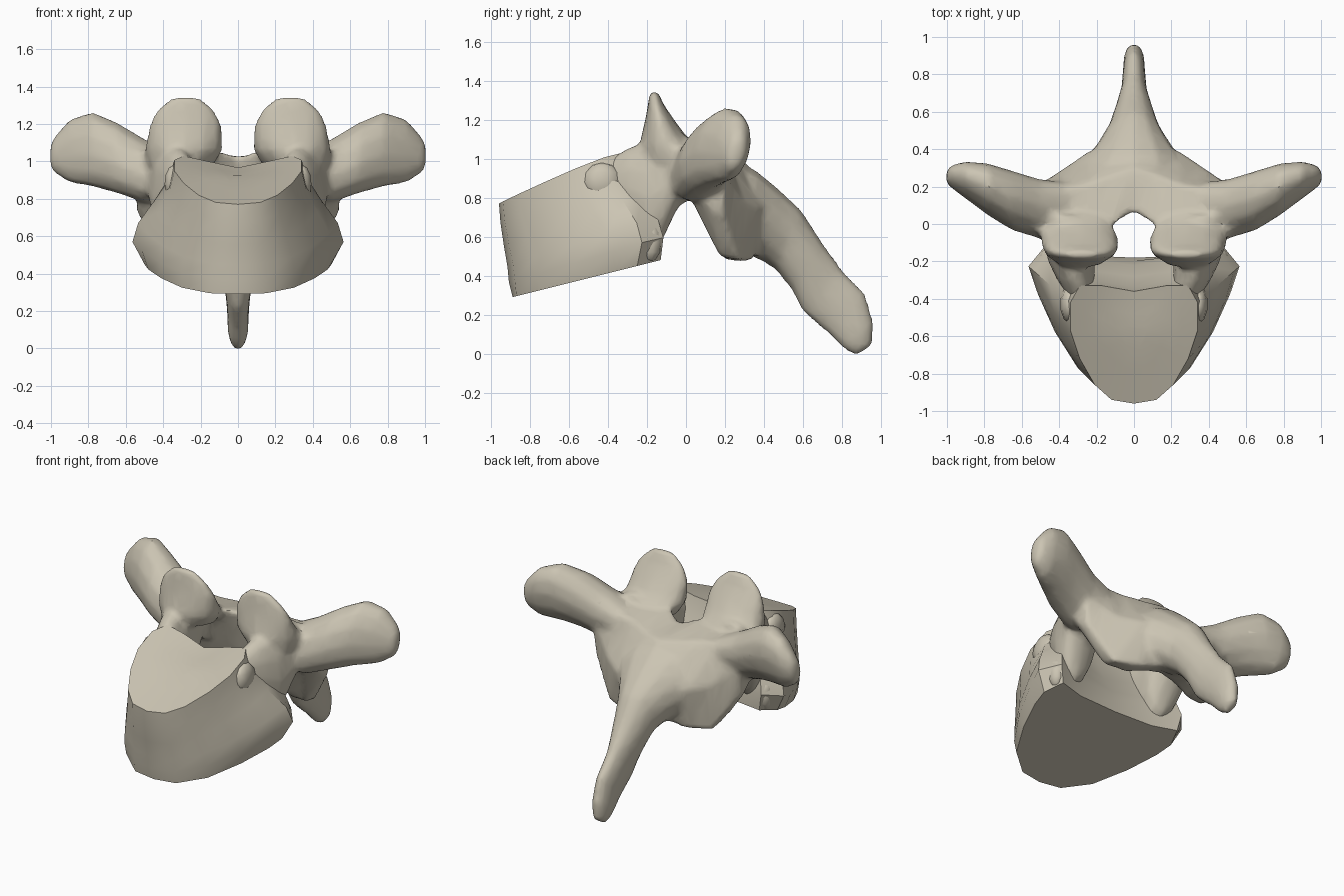
import bpy, bmesh, math
from mathutils import Vector

if "Cube" in bpy.data.objects:
    bpy.data.objects.remove(bpy.data.objects["Cube"], do_unlink=True)

bone = bpy.data.materials.new("bone")
bone.use_nodes = True
bone.diffuse_color = (0.6, 0.555, 0.45, 1)
bone.node_tree.nodes["Principled BSDF"].inputs["Base Color"].default_value = bone.diffuse_color


def loft(bm, rings, mirror=False):
    """Skin a list of closed rings, cap both ends, optionally add the mirrored twin."""
    for side in ((1, -1) if mirror else (1,)):
        rows = [[bm.verts.new((x * side, y, z)) for x, y, z in ring] for ring in rings]
        n = len(rows[0])
        for a, b in zip(rows, rows[1:]):
            for i in range(n):
                j = (i + 1) % n
                bm.faces.new((a[i], a[j], b[j], b[i]))
        bm.faces.new(rows[0])
        bm.faces.new(rows[-1])


def oval(centre, u, v, n=12):
    """Ring around a centre spanned by two half-axis vectors."""
    c, u, v = Vector(centre), Vector(u), Vector(v)
    angles = [2 * math.pi * i / n for i in range(n)]
    return [c + u * math.cos(a) + v * math.sin(a) for a in angles]


def finish(name, bm, angle=40):
    bmesh.ops.recalc_face_normals(bm, faces=bm.faces)
    mesh = bpy.data.meshes.new(name)
    bm.to_mesh(mesh)
    bm.free()
    mesh.materials.append(bone)
    ob = bpy.data.objects.new(name, mesh)
    bpy.context.collection.objects.link(ob)
    bpy.ops.object.select_all(action='DESELECT')
    ob.select_set(True)
    bpy.context.view_layer.objects.active = ob
    if angle:
        bpy.ops.object.shade_smooth_by_angle(angle=math.radians(angle))
    return ob


# Body: heart-shaped block between two sloping end plates
lower = [(0, -.89), (.15, -.87), (.3, -.75), (.41, -.55), (.48, -.36), (.5, -.25), (.45, -.13), (.28, -.17), (0, -.18)]
middle = [(0, -.91), (.15, -.88), (.3, -.77), (.42, -.58), (.51, -.38), (.56, -.23), (.47, -.12), (.29, -.17), (0, -.2)]
upper = [(0, -.96), (.12, -.94), (.21, -.86), (.29, -.72), (.34, -.57), (.34, -.42), (.29, -.33), (.17, -.33), (0, -.36)]


def body_ring(half, t, scale=1.0):
    outline = half + [(-x, y) for x, y in half[-2:0:-1]]
    ring = []
    for x, y in outline:
        x, y = x * scale, -.6 + (y + .6) * scale
        low = .29 + (y + .89) * .25
        # upper plate: arched from front to back, hollow along the midline
        high = .77 + (y + .96) * .4 + .2 * x * x - max(0, y + .6) * (.18 - abs(x) * .5)
        ring.append((x, y, low + (high - low) * t))
    return ring


def blend(f):
    return [(a[0] + (b[0] - a[0]) * f, a[1] + (b[1] - a[1]) * f) for a, b in zip(middle, upper)]


bm = bmesh.new()
loft(bm, [body_ring(lower, 0, .5), body_ring(lower, 0),
          body_ring(blend(-.02), .16), body_ring(blend(.12), .32), body_ring(blend(.5), .55),
          body_ring(blend(.85), .8), body_ring(upper, 1), body_ring(upper, 1, .75),
          body_ring(upper, 1, .5), body_ring(upper, 1, .2)])
finish("vertebral_body", bm)

# Rib facets: shallow pads on each side of the body
for name, place, size in (("upper_rib_facet", (.345, -.43, .88), (.05, .1, .1)),
                          ("lower_rib_facet", (.46, -.185, .57), (.05, .06, .1))):
    bm = bmesh.new()
    for side in (1, -1):
        made = bmesh.ops.create_uvsphere(bm, u_segments=10, v_segments=6, radius=1)
        for v in made["verts"]:
            v.co = Vector((place[0] * side + v.co.x * size[0],
                           place[1] + v.co.y * size[1], place[2] + v.co.z * size[2]))
    finish(name, bm)

# Neural arch: overlapping lofts fused into one surface
bm = bmesh.new()

# Pedicles: x, y, z, half width, half height
pedicle = [(.27, -.42, .88, .06, .1), (.31, -.3, .84, .1, .22), (.335, -.2, .8, .125, .29),
           (.34, -.13, .83, .135, .27), (.36, -.04, .93, .14, .18), (.37, .05, .96, .14, .15)]
loft(bm, [oval((x, y, z), (w, 0, 0), (0, 0, h)) for x, y, z, w, h in pedicle], True)

# Lamina: broad sheet with wide lower joint corners, mirrored across the midline
half_sheet = [
    (0, [(.06, 1.03), (.3, .99), (.45, .8), (.37, .53), (.24, .55), (.14, .76)]),
    (.12, [(-.01, 1.06), (.26, 1.0), (.44, .78), (.36, .5), (.24, .52), (.12, .74)]),
    (.25, [(-.05, 1.07), (.21, 1.02), (.385, .75), (.33, .47), (.21, .48), (.1, .7)]),
    (.38, [(-.1, 1.07), (.19, 1.03), (.295, .78), (.27, .48), (.17, .5), (.06, .74)]),
    (.46, [(-.1, 1.06), (.19, 1.04), (.24, .85), (.23, .6), (.16, .6), (.02, .8)]),
    (.54, [(-.02, 1.06), (.18, 1.05), (.21, .9), (.19, .73), (.14, .73), (.04, .84)])]
sheet = [(-x, pts) for x, pts in half_sheet[:0:-1]] + half_sheet
loft(bm, [[(x, y, z) for y, z in pts] for x, pts in sheet])

# Spinous process: top edge, bottom edge, half width
spine = [((.2, .99), (.22, .6), .28), ((.36, .94), (.33, .5), .26), ((.48, .84), (.4, .47), .19),
         ((.59, .74), (.46, .43), .135), ((.7, .57), (.54, .33), .1), ((.81, .42), (.6, .21), .07),
         ((.92, .31), (.72, .11), .06), ((.965, .16), (.81, .02), .055), ((.955, .04), (.87, -.01), .035)]
rings = []
for top, bottom, w in spine:
    t, b = Vector((0, *top)), Vector((0, *bottom))
    rings.append(oval((t + b) / 2, (t - b) / 2, (w, 0, 0)))
loft(bm, rings)

# Transverse processes: x, y, z, half depth, half height
wing = [(.25, .09, .9, .1, .1), (.4, .08, .93, .15, .14), (.5, .08, .95, .16, .17),
        (.65, .125, 1.02, .16, .19), (.78, .185, 1.065, .14, .2), (.9, .235, 1.055, .1, .17),
        (.98, .255, 1.035, .06, .1), (1.005, .25, 1.03, .03, .06)]
loft(bm, [oval((x, y, z), (0, d, h * .15), (0, d * .1, h)) for x, y, z, d, h in wing], True)

# Upper joint processes: thin leaves leaning forward, sloping back into the sheet
leaf = [(.31, -.07, .98, .18, .15), (.29, -.09, 1.06, .21, .15), (.285, -.115, 1.12, .205, .115),
        (.28, -.135, 1.2, .195, .075), (.28, -.155, 1.28, .155, .04), (.28, -.165, 1.345, .07, .022)]
loft(bm, [oval((x, y, z), (w, 0, 0), (0, d, 0)) for x, y, z, w, d in leaf], True)

arch = finish("neural_arch", bm, 0)
fuse = arch.modifiers.new("fuse", 'REMESH')
fuse.mode, fuse.voxel_size = 'VOXEL', .018
soften = arch.modifiers.new("soften", 'SMOOTH')
soften.factor, soften.iterations = .5, 8
reduce = arch.modifiers.new("reduce", 'DECIMATE')
reduce.ratio = .25
for m in ("fuse", "soften", "reduce"):
    bpy.ops.object.modifier_apply(modifier=m)
bpy.ops.object.shade_smooth_by_angle(angle=math.radians(50))
